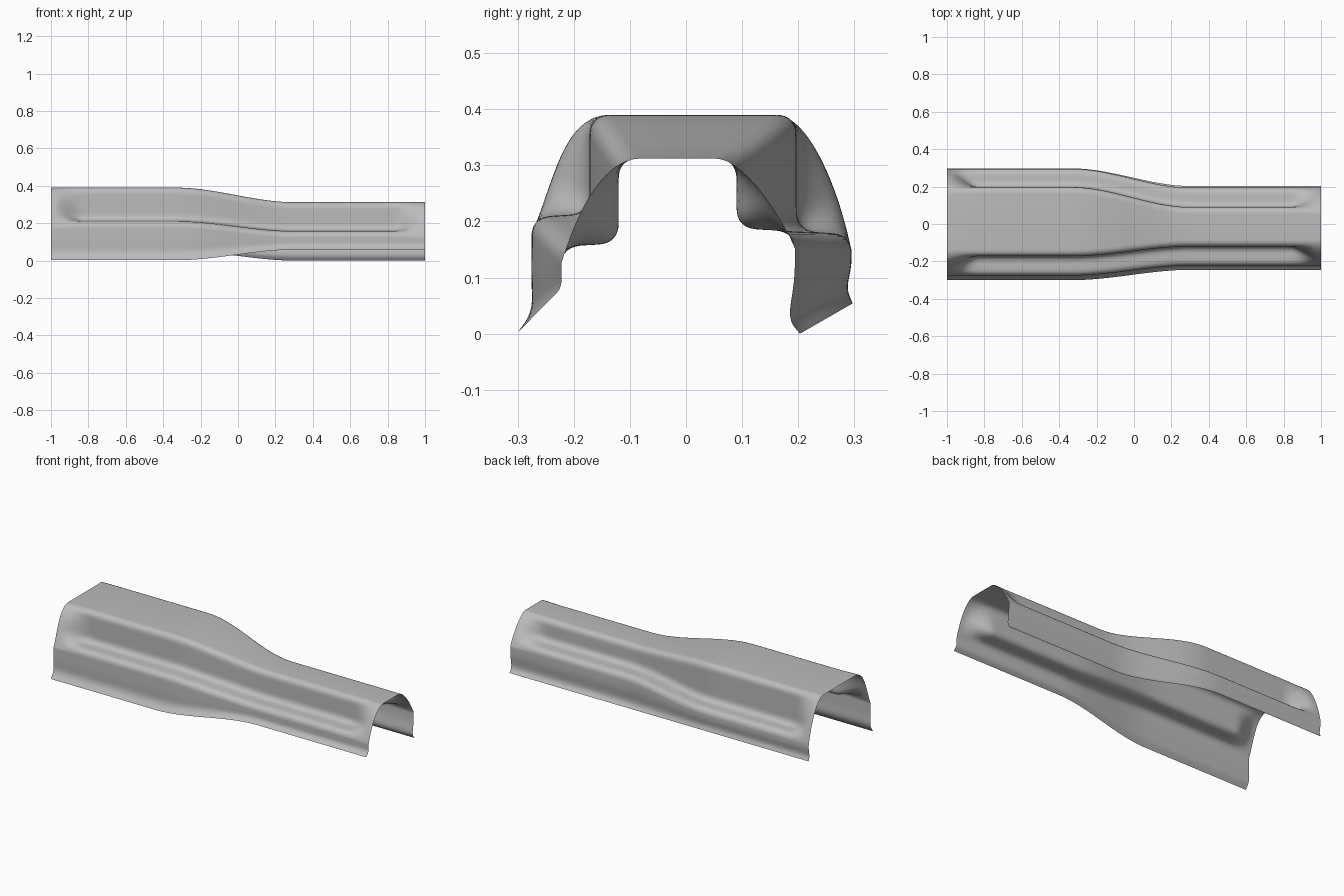
import bpy
import bmesh
from mathutils import Vector

if "Cube" in bpy.data.objects:
    bpy.data.objects.remove(bpy.data.objects["Cube"])

# Half sections at the wide and narrow ends:
# shoulder corner, ledge corner, arch controls (two), lower wall, bend, lip
FRONT_WIDE = [(-.172, .39), (-.275, .208), (-.22, .39), (-.235, .27),
              (-.276, .1), (-.273, .04), (-.3, .002)]
FRONT_SLIM = [(-.12, .312), (-.222, .155), (-.14, .312), (-.19, .235),
              (-.222, .11), (-.222, .08), (-.245, .058)]
BACK_WIDE = [(.197, .39), (.295, .177), (.215, .39), (.27, .27),
             (.295, .12), (.286, .08), (.297, .054)]
BACK_SLIM = [(.09, .312), (.194, .182), (.1, .312), (.165, .22),
             (.194, .1), (.182, .025), (.203, 0)]
RADIUS = .037


def smoothstep(a, b, x):
    t = min(1, max(0, (x - a) / (b - a)))
    return t * t * (3 - 2 * t)


def rounded(points, radius, steps=8):
    """Polyline with its inner corners rounded."""
    out = [points[0]]
    for a, p, b in zip(points, points[1:], points[2:]):
        start = p + (a - p).normalized() * min(radius, (a - p).length / 2)
        end = p + (b - p).normalized() * min(radius, (b - p).length / 2)
        for k in range(steps + 1):
            t = k / steps
            out.append(start.lerp(p, t).lerp(p.lerp(end, t), t))
    return out + [points[-1]]


def bezier(a, b, c, d, steps=40):
    out = []
    for k in range(steps + 1):
        t = k / steps
        ab, bc, cd = a.lerp(b, t), b.lerp(c, t), c.lerp(d, t)
        out.append(ab.lerp(bc, t).lerp(bc.lerp(cd, t), t))
    return out


def resample(points, count):
    """Evenly spaced points along a polyline."""
    lengths = [0]
    for a, b in zip(points, points[1:]):
        lengths.append(lengths[-1] + (b - a).length)
    out, seg = [], 0
    for k in range(count):
        goal = lengths[-1] * k / (count - 1)
        while seg < len(points) - 2 and lengths[seg + 1] < goal:
            seg += 1
        span = max(lengths[seg + 1] - lengths[seg], 1e-9)
        out.append(points[seg].lerp(points[seg + 1], (goal - lengths[seg]) / span))
    return out


def half_section(wide, slim, taper, recess):
    """Points from the top flat down to the lip."""
    top, ledge, c1, c2, wall, bend, lip = [
        Vector(w).lerp(Vector(s), taper) for w, s in zip(wide, slim)]
    side = 1 if top.x > 0 else -1
    start = top - Vector((side * RADIUS, 0))
    end = ledge - Vector((0, RADIUS * .8))
    inner = Vector((top.x, ledge.y + .006))
    stepped = resample(rounded([start - Vector((side * RADIUS, 0)), top, inner,
                                ledge, end - Vector((0, RADIUS))], RADIUS)[1:-1], 40)
    stepped[0], stepped[-1] = start, end
    arch = resample(bezier(start, c1, c2, end), 40)
    upper = [a.lerp(s, recess) for a, s in zip(arch, stepped)]
    return upper + resample(rounded([end, wall, bend, lip], .03), 18)[1:]


# Stations along the length
COUNT = 100
stations = [-1 + 2 * i / COUNT for i in range(COUNT + 1)]

# Lofted sheet with a recessed ledge on both sides
bm = bmesh.new()
rings = []
for x in stations:
    taper = smoothstep(-.33, .3, x)
    recess = 1 - smoothstep(.83, .99, abs(x))
    front = half_section(FRONT_WIDE, FRONT_SLIM, taper, recess)
    back = half_section(BACK_WIDE, BACK_SLIM, taper, recess)
    rings.append([bm.verts.new((x, p.x, p.y)) for p in front[::-1] + back])
for r0, r1 in zip(rings, rings[1:]):
    for j in range(len(r0) - 1):
        bm.faces.new((r0[j], r1[j], r1[j + 1], r0[j + 1]))
mesh = bpy.data.meshes.new("channel_cover")
bm.to_mesh(mesh)
bm.free()
cover = bpy.data.objects.new("channel_cover", mesh)
bpy.context.collection.objects.link(cover)

# Plain grey metal
grey = bpy.data.materials.new("light_grey")
grey.use_nodes = True
colour = (.5, .5, .5, 1)
grey.diffuse_color = colour
grey.node_tree.nodes["Principled BSDF"].inputs["Base Color"].default_value = colour
mesh.materials.append(grey)

bpy.context.view_layer.objects.active = cover
cover.select_set(True)
bpy.ops.object.shade_smooth_by_angle()
